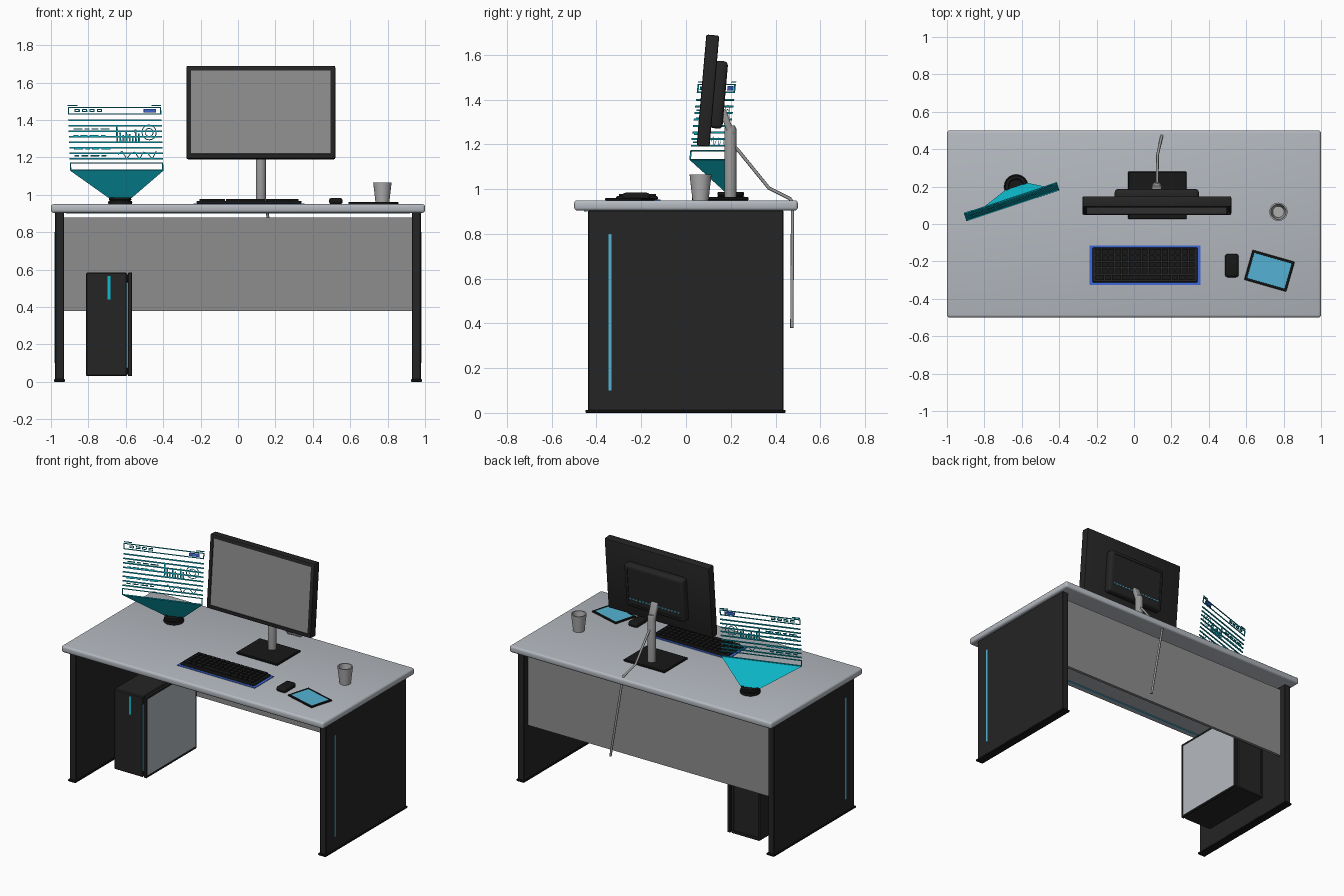
import bpy, bmesh, math
from mathutils import Matrix, Vector

if "Cube" in bpy.data.objects:
    bpy.data.objects.remove(bpy.data.objects["Cube"])


def material(name, r, g, b):
    m = bpy.data.materials.new(name)
    m.use_nodes = True
    m.diffuse_color = (r, g, b, 1)
    node = next(n for n in m.node_tree.nodes if n.type == "BSDF_PRINCIPLED")
    node.inputs["Base Color"].default_value = (r, g, b, 1)
    return m


PALE = material("pale_grey", .46, .49, .53)
GREY = material("mid_grey", .27, .27, .27)
METAL = material("metal_grey", .31, .31, .31)
CUP = material("cup_grey", .42, .42, .43)
DARK = material("charcoal", .018, .018, .018)
BLACK = material("black", .009, .009, .009)
SKY = material("sky_blue", .09, .45, .66)
BLUE = material("royal_blue", .05, .14, .68)
CYAN = material("cyan", .004, .50, .62)


def place(x, y, z, turn=0, tilt=0):
    return (Matrix.Translation((x, y, z)) @ Matrix.Rotation(math.radians(turn), 4, "Z")
            @ Matrix.Rotation(math.radians(tilt), 4, "X"))


def add_box(bm, x0, x1, y0, y1, z0, z1, mat=0):
    size = Matrix.Diagonal((x1 - x0, y1 - y0, z1 - z0, 1))
    mid = Matrix.Translation(((x0 + x1) / 2, (y0 + y1) / 2, (z0 + z1) / 2))
    verts = bmesh.ops.create_cube(bm, size=1, matrix=mid @ size)["verts"]
    for f in {f for v in verts for f in v.link_faces}:
        f.material_index = mat


def finish(bm, name, mats, M=None, smooth=False):
    if M:
        bm.transform(M)
    me = bpy.data.meshes.new(name)
    bm.to_mesh(me)
    bm.free()
    for m in mats:
        me.materials.append(m)
    ob = bpy.data.objects.new(name, me)
    bpy.context.collection.objects.link(ob)
    if smooth:
        bpy.ops.object.select_all(action="DESELECT")
        ob.select_set(True)
        bpy.context.view_layer.objects.active = ob
        bpy.ops.object.shade_smooth_by_angle(angle=math.radians(40))
    return ob


def box(name, mat, dims, bevel=0, seg=1, M=None, inset=None):
    """One box; inset = (direction, border, recess, material)."""
    bm = bmesh.new()
    add_box(bm, *dims)
    if bevel:
        bmesh.ops.bevel(bm, geom=bm.edges[:], offset=bevel, segments=seg, profile=.5, affect="EDGES")
    mats = [mat]
    if inset:
        way, border, recess, mat2 = inset
        bm.normal_update()
        face = max(bm.faces, key=lambda f: f.normal.dot(Vector(way)) * 10 + f.calc_area())
        bmesh.ops.inset_region(bm, faces=[face], thickness=border)
        bmesh.ops.inset_region(bm, faces=[face], thickness=.001, depth=-recess)
        face.material_index = 1
        mats.append(mat2)
    return finish(bm, name, mats, M, seg > 1)


def lathe(name, mat, profile, x, y, sides=24):
    bm = bmesh.new()
    verts = [bm.verts.new((r, 0, z)) for r, z in profile]
    edges = [bm.edges.new(p) for p in zip(verts, verts[1:])]
    bmesh.ops.spin(bm, geom=verts + edges, cent=(0, 0, 0), axis=(0, 0, 1), angle=math.tau, steps=sides)
    bmesh.ops.remove_doubles(bm, verts=bm.verts[:], dist=.0001)
    bmesh.ops.recalc_face_normals(bm, faces=bm.faces[:])
    return finish(bm, name, [mat], place(x, y, 0), True)


# Desk
box("desktop", PALE, (-1, 1, -.5, .5, .904, .95), .014, 3)
box("modesty_panel", GREY, (-.93, .93, .375, .395, .38, .88))
box("underside_light", SKY, (-.92, .92, -.455, -.44, .9, .905))
for side, s in (("left", 1), ("right", -1)):
    def span(a, b):
        return sorted((s * a, s * b))
    box(side + "_side_panel", DARK, (*span(.93, .978), -.437, .435, .01, .906), .004)
    box(side + "_foot", BLACK, (*span(.925, .983), -.45, .445, 0, .014), .003)
    box(side + "_panel_light", SKY, (*span(.976, .981), -.346, -.333, .1, .8))

# Computer tower
box("tower_body", DARK, (-.813, -.594, -.19, .36, .03, .585), .006, inset=((0, 1, 0), .02, .006, DARK))
box("tower_side_window", DARK, (-.588, -.566, -.19, .36, .03, .585), .003, inset=((1, 0, 0), .015, .002, PALE))
box("tower_core", BLACK, (-.596, -.586, -.18, .35, .04, .575))
box("tower_edge_light", SKY, (-.595, -.587, -.192, -.179, .075, .53))
box("tower_power_light", CYAN, (-.698, -.682, -.193, -.187, .44, .565))

# Monitor
tilted = place(.122, .098, 1.44, tilt=-5)
box("monitor", DARK, (-.398, .398, -.029, .029, -.249, .249), .008, 2, tilted, ((0, -1, 0), .024, .005, GREY))
box("monitor_rear_housing", DARK, (-.225, .225, .02, .079, -.165, .137), .018, 3, tilted,
    ((0, 1, 0), .012, .003, DARK))
bm = bmesh.new()
for i in range(16):
    x = -.19 + i * .0245
    add_box(bm, x, x + .016, .074, .08, -.105, -.097)
finish(bm, "monitor_rear_lights", [SKY], tilted)
lathe("stand_column", METAL, [(0, .955), (.027, .955), (.027, 1.27), (.02, 1.285), (0, 1.285)], .122, .198)
box("stand_arm", METAL, (-.026, .026, -.015, .015, -.05, .075), .01, 3, place(.122, .188, 1.285, tilt=20))
box("stand_base", BLACK, (-.032, .282, .026, .28, .949, .964), .004)

# Cable running over the back edge
curve = bpy.data.curves.new("monitor_cable", "CURVE")
curve.dimensions = "3D"
curve.bevel_depth = .0075
curve.bevel_resolution = 2
curve.use_fill_caps = True
path = [(.124, .2, 1.21), (.124, .24, 1.165), (.126, .37, 1.005), (.147, .465, .957), (.15, .476, .94), (.245, .473, .38)]
line = curve.splines.new("POLY")
line.points.add(len(path) - 1)
for p, co in zip(line.points, path):
    p.co = (*co, 1)
curve.materials.append(METAL)
bpy.context.collection.objects.link(bpy.data.objects.new("monitor_cable", curve))

# Keyboard on its glowing mat
box("keyboard_mat", BLUE, (-.237, .355, -.325, -.115, .949, .954))
box("keyboard_body", DARK, (-.222, .34, -.312, -.126, .953, .968), .004)
bm = bmesh.new()
for row in range(5):
    y = -.303 + row * .0345
    x = -.21
    widths = [1.5, 1, 1.5, 6, 1.5, 1, 1, 1.5] if row == 0 else [1] * 15
    for w in widths:
        step = w * .0358
        add_box(bm, x + .003, x + step - .003, y + .003, y + .031, .966, .978)
        x += step
finish(bm, "keyboard_keys", [BLACK])

# Mouse, tablet and cup
box("mouse", BLACK, (.486, .56, -.285, -.16, .949, .984), .016, 4)
box("tablet", BLACK, (-.117, .117, -.083, .083, 0, .012), .003, 1, place(.724, -.25, .949, -16),
    ((0, 0, 1), .013, .002, SKY))
lathe("cup", CUP, [(0, .95), (.036, .95), (.049, 1.065), (.041, 1.065), (.03, .965), (0, .965)], .772, .065)

# Hologram projector and beam
lathe("projector_base", BLACK, [(0, .949), (.062, .949), (.065, .958), (.062, .966), (.056, .968), (.06, .974),
                                (.058, .986), (.042, .986), (.038, .98), (0, .98)], -.63, .2)
holo = place(-.648, .1, 1.13, 18.4, -6.7)
bm = bmesh.new()
top = [holo @ Vector((u, 0, 0)) for u in (-.264, .264)]
foot = [Vector((-.57, .22, .982)), Vector((-.69, .18, .982))]
bm.faces.new([bm.verts.new(v) for v in top + foot])
finish(bm, "projector_beam", [CYAN])

# Hologram display, drawn as thin strips in its own plane
bm = bmesh.new()


def strip(u0, u1, v0, v1, mat=0):
    add_box(bm, u0, u1, -.003, .003, v0, v1, mat)


def frame(u0, u1, v0, v1, t=.005):
    for v in (v0, v1 - t):
        strip(u0, u1, v, v + t)
    for u in (u0, u1 - t):
        strip(u, u + t, v0, v1)


def stroke(points, width=.005):
    for (a, b), (c, d) in zip(points, points[1:]):
        w = Vector((b - d, c - a)).normalized() * width / 2
        quad = [(a + w.x, b + w.y), (a - w.x, b - w.y), (c - w.x, d - w.y), (c + w.x, d + w.y)]
        bm.faces.new([bm.verts.new((u, 0, v)) for u, v in quad])


frame(-.262, .262, 0, .044)
frame(-.262, .262, .302, .342)
for s in (-1, 1):
    strip(*sorted((s * .262, s * .21)), .348, .353)
strip(.165, .232, .312, .332, 1)
for i in range(4):
    u = -.225 + i * .042
    frame(u, u + .028, .315, .33, .004)
for i in range(8):
    v = .06 + i * .0295
    strip(-.262, .262, v, v + .008)
for row in range(5):
    u = -.235
    v = .077 + row * .036
    for k in range(4):
        w = .025 + .012 * ((row * 2 + k) % 3)
        strip(u, u + w, v, v + .006)
        u += w + .014
for i, h in enumerate((.085, .05, .035, .06, .04, .03, .065, .045)):
    u = .005 + i * .0175
    strip(u, u + .008, .155, .155 + h)
for r in (.04, .022):
    stroke([(.19 + r * math.cos(a * math.tau / 20), .205 + r * math.sin(a * math.tau / 20)) for a in range(21)])
stroke([(.01 + i * .024, .085 + .024 * math.sin(i * 2.2)) for i in range(10)])
finish(bm, "hologram_display", [CYAN, BLUE], holo)
